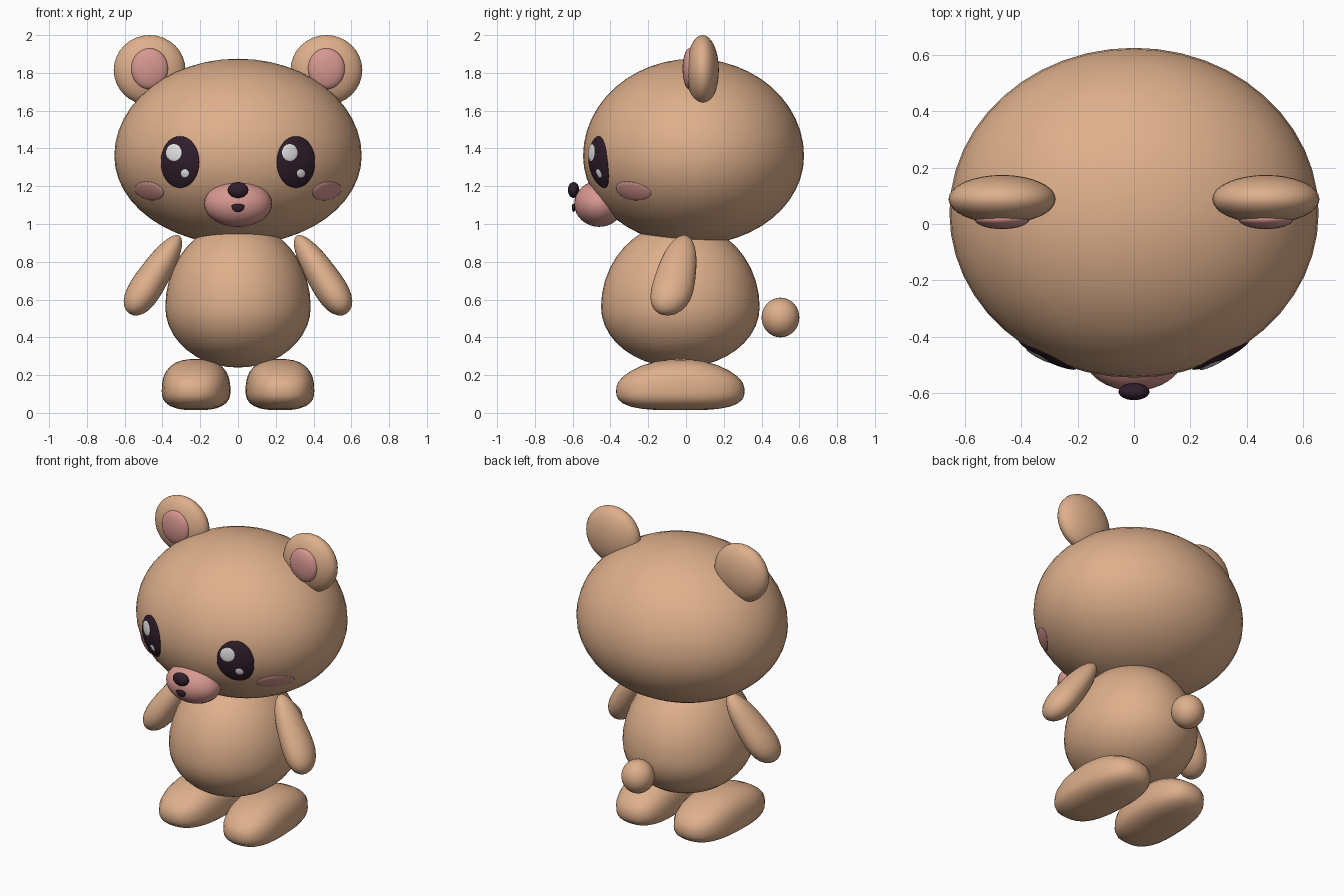
import bpy, bmesh, math
from mathutils import Vector

cube = bpy.data.objects.get("Cube")
if cube:
    bpy.data.objects.remove(cube, do_unlink=True)


def material(name, rgb):
    m = bpy.data.materials.new(name)
    m.use_nodes = True
    m.diffuse_color = (*rgb, 1)
    m.node_tree.nodes["Principled BSDF"].inputs["Base Color"].default_value = (*rgb, 1)
    return m


FUR = material("tan_fur", (0.73, 0.43, 0.26))
PINK = material("soft_pink", (0.68, 0.31, 0.28))
DARK = material("dark_plum", (0.03, 0.013, 0.025))
WHITE = material("eye_white", (0.85, 0.85, 0.85))


def shaped_ball(name, mat, mapping, segments=32):
    """A unit ball whose points are moved by a mapping, smooth shaded."""
    bm = bmesh.new()
    bmesh.ops.create_uvsphere(bm, u_segments=segments, v_segments=segments // 2, radius=1)
    for v in bm.verts:
        v.co = mapping(v.co.copy())
    bmesh.ops.recalc_face_normals(bm, faces=bm.faces)
    for f in bm.faces:
        f.smooth = True
    mesh = bpy.data.meshes.new(name)
    bm.to_mesh(mesh)
    bm.free()
    mesh.materials.append(mat)
    ob = bpy.data.objects.new(name, mesh)
    bpy.context.collection.objects.link(ob)
    return ob


def egg(name, mat, centre, rx, ry, up, down=None, segments=32):
    """An ellipsoid with its own height above and below the centre."""
    down = down or up
    c = Vector(centre)
    return shaped_ball(name, mat, lambda p: c + Vector(
        (p.x * rx, p.y * ry, p.z * (up if p.z > 0 else down))), segments)


# Head dimensions, shared with everything that lies on the face
HEAD = Vector((0, 0.04, 1.36))
HEAD_X, HEAD_Y, HEAD_UP, HEAD_DOWN = 0.655, 0.585, 0.515, 0.47


def face_y(x, z):
    h = (z - HEAD.z) / (HEAD_UP if z > HEAD.z else HEAD_DOWN)
    return HEAD.y - HEAD_Y * math.sqrt(max(0, 1 - (x / HEAD_X) ** 2 - h * h))


def face_patch(name, mat, x, z, rx, rz, thick, lift=0.0, tilt=0.0):
    """A thin lens that follows the curve of the face."""
    ca, sa = math.cos(tilt), math.sin(tilt)

    def mapping(p):
        px = x + p.x * rx * ca - p.y * rz * sa
        pz = z + p.x * rx * sa + p.y * rz * ca
        return Vector((px, face_y(px, pz) - lift - p.z * thick, pz))
    return shaped_ball(name, mat, mapping, 32)


def arm(name, side):
    """A tapered, rounded limb from shoulder to paw."""
    top, tip = Vector((0.31, -0.01, 0.938)), Vector((0.575, -0.1, 0.525))
    across = Vector((0.838, 0, 0.546))

    def mapping(p):
        t = (1 - p.z) / 2
        ang = math.atan2(p.y, p.x)
        r = (0.062 + 0.04 * t) * math.sqrt(max(0, 1 - abs(p.z) ** 2.8))
        q = top.lerp(tip, t) + across * math.cos(ang) * r
        return Vector((side * q.x, q.y + math.sin(ang) * r * 1.3, q.z))
    return shaped_ball(name, FUR, mapping)


def foot(name, side):
    """A long, blunt foot with a flattened sole."""
    def mapping(p):
        n = sum(abs(c) ** 2.6 for c in p) ** (1 / 2.6)
        p = p / n
        z = 0.115 + p.z * (0.17 if p.z > 0 else 0.113)
        z -= 0.05 * p.y * p.y * max(p.z, 0)
        if p.z < 0:
            z += 0.012 * (1 - p.y * p.y) * -p.z
        return Vector((side * (0.222 + 0.18 * p.x - 0.015 * p.y), -0.03 + 0.34 * p.y, z))
    return shaped_ball(name, FUR, mapping)


# Main masses
egg("head", FUR, HEAD, HEAD_X, HEAD_Y, HEAD_UP, HEAD_DOWN, 48)
egg("body", FUR, (0, -0.03, 0.56), 0.385, 0.42, 0.45, 0.32, 40)
egg("tail", FUR, (0, 0.5, 0.505), 0.1, 0.1, 0.105)

# Muzzle, nose and mouth
egg("muzzle", PINK, (0, -0.46, 1.107), 0.18, 0.132, 0.122)
egg("nose", DARK, (0, -0.595, 1.18), 0.055, 0.03, 0.042, segments=24)
egg("mouth", DARK, (0, -0.595, 1.095), 0.034, 0.01, 0.012, 0.032, segments=16)

# Paired parts
for side, word in ((1, "left"), (-1, "right")):
    arm(word + "_arm", side)
    foot(word + "_foot", side)
    egg(word + "_ear", FUR, (side * 0.468, 0.088, 1.815), 0.19, 0.086, 0.185)
    egg(word + "_inner_ear", PINK, (side * 0.468, 0.018, 1.822), 0.098, 0.036, 0.108)
    face_patch(word + "_cheek", PINK, side * 0.47, 1.175, 0.078, 0.048, 0.014,
               tilt=side * 0.22)
    eye = side * 0.307
    face_patch(word + "_eye", DARK, eye, 1.328, 0.102, 0.137, 0.012)
    face_patch(word + "_eye_large_glint", WHITE, eye - 0.033, 1.378, 0.042, 0.046, 0.005, 0.011)
    face_patch(word + "_eye_small_glint", WHITE, eye + 0.026, 1.268, 0.022, 0.023, 0.005, 0.011)
